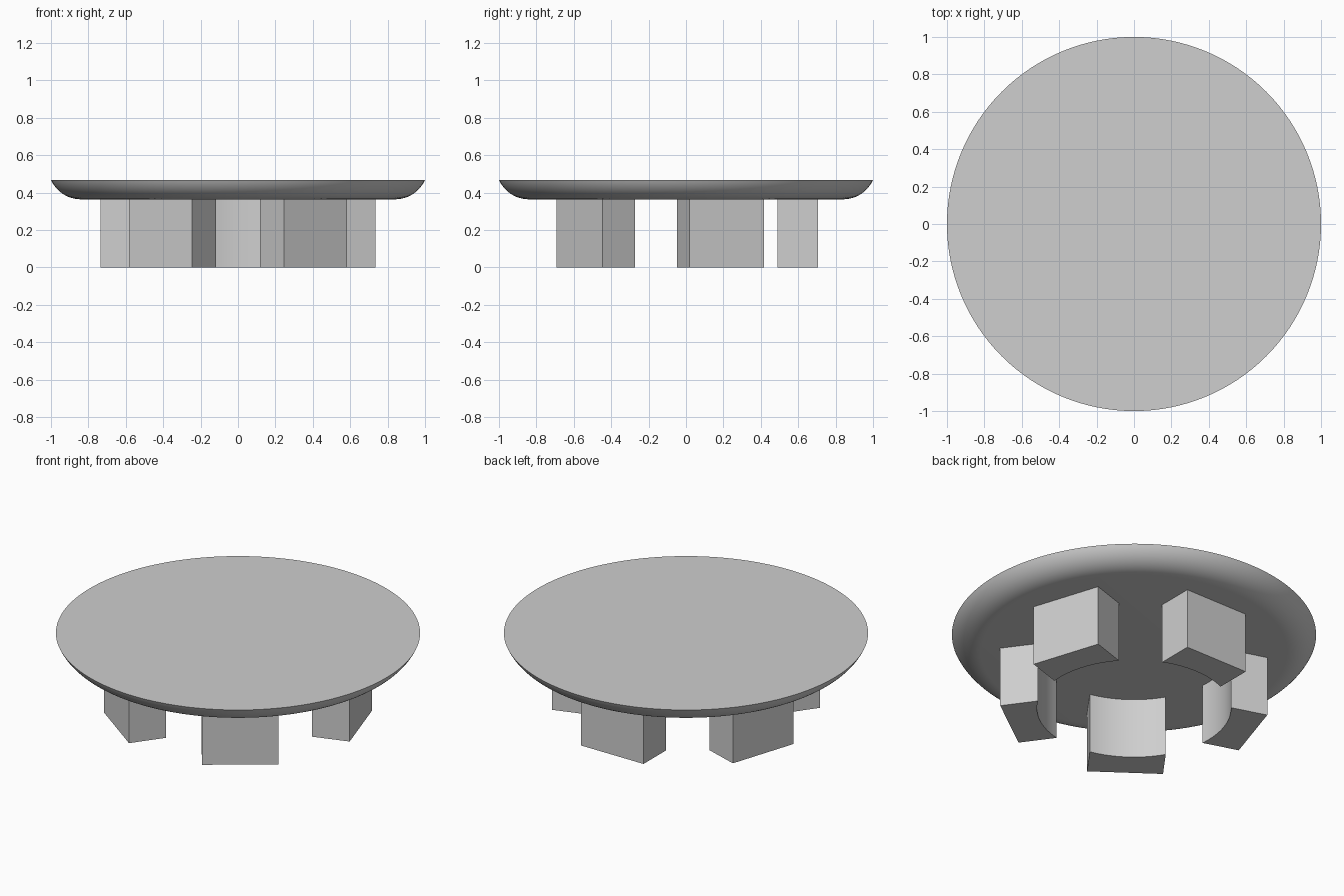
import bpy
import bmesh
from math import sin, cos, pi, radians, atan2, hypot
from mathutils import Matrix

cube = bpy.data.objects.get("Cube")
if cube:
    bpy.data.objects.remove(cube, do_unlink=True)

TOP, UNDER = 0.468, 0.364        # tabletop heights
LEG_COUNT = 5
LEG_OUT, LEG_IN, HALF_W = 0.705, 0.49, 0.209

grey = bpy.data.materials.new("plain grey")
grey.use_nodes = True
grey.diffuse_color = (0.62, 0.62, 0.62, 1)
grey.node_tree.nodes["Principled BSDF"].inputs["Base Color"].default_value = grey.diffuse_color


def add_object(name, bm):
    bmesh.ops.recalc_face_normals(bm, faces=bm.faces)
    mesh = bpy.data.meshes.new(name)
    bm.to_mesh(mesh)
    bm.free()
    mesh.materials.append(grey)
    obj = bpy.data.objects.new(name, mesh)
    bpy.context.collection.objects.link(obj)
    bpy.ops.object.select_all(action="DESELECT")
    obj.select_set(True)
    bpy.context.view_layer.objects.active = obj
    bpy.ops.object.shade_smooth_by_angle(angle=radians(30))
    return obj


# Tabletop: flat disc whose underside sweeps up to a sharp top rim
flat_r = 0.84
run, rise = 1 - flat_r, TOP - UNDER
arc_r = (run ** 2 + rise ** 2) / (2 * rise)
sweep = atan2(run, arc_r - rise)
steps = 12
profile = [(flat_r + arc_r * sin(sweep * i / steps),
            UNDER + arc_r * (1 - cos(sweep * i / steps))) for i in range(steps + 1)]

bm = bmesh.new()
segments = 128
rings = [[bm.verts.new((r * cos(2 * pi * k / segments), r * sin(2 * pi * k / segments), z))
          for k in range(segments)] for r, z in profile]
for low, high in zip(rings, rings[1:]):
    for k in range(segments):
        n = (k + 1) % segments
        bm.faces.new((low[k], low[n], high[n], high[k]))
bm.faces.new(rings[0])
bm.faces.new(rings[-1])
add_object("tabletop", bm)

# Legs: blocks with a flat outer face and an inner face hollowed around the centre
inner_r = hypot(LEG_IN, HALF_W)
half_angle = atan2(HALF_W, LEG_IN)
arc_steps = 16
outline = [(LEG_OUT, -HALF_W), (LEG_OUT, HALF_W)]
for i in range(arc_steps + 1):
    a = half_angle * (1 - 2 * i / arc_steps)
    outline.append((inner_r * cos(a), inner_r * sin(a)))

for n in range(LEG_COUNT):
    bm = bmesh.new()
    base = bm.faces.new([bm.verts.new((x, y, 0)) for x, y in outline])
    extruded = bmesh.ops.extrude_face_region(bm, geom=[base], use_keep_orig=True)
    raised = [v for v in extruded["geom"] if isinstance(v, bmesh.types.BMVert)]
    bmesh.ops.translate(bm, verts=raised, vec=(0, 0, UNDER))
    bm.transform(Matrix.Rotation(pi / 2 + 2 * pi * n / LEG_COUNT, 4, "Z"))
    add_object(f"leg_{n + 1}", bm)
